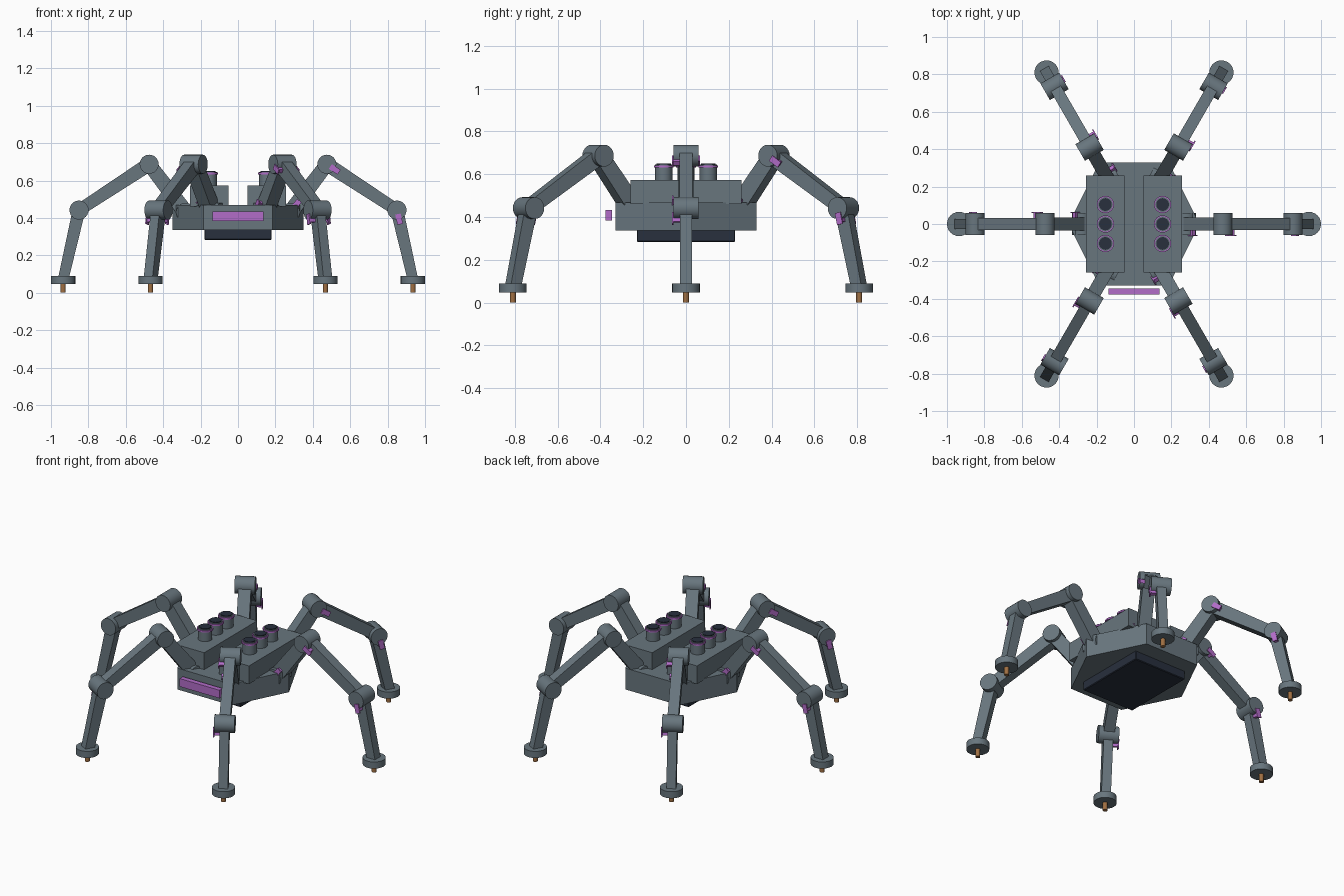
import bpy, bmesh, math
from mathutils import Matrix, Vector

if "Cube" in bpy.data.objects:
    bpy.data.objects.remove(bpy.data.objects["Cube"])


def material(name, rgb):
    m = bpy.data.materials.new(name)
    m.diffuse_color = (*rgb, 1)
    m.use_nodes = True
    m.node_tree.nodes["Principled BSDF"].inputs["Base Color"].default_value = m.diffuse_color
    return m


GREY = material("steel_grey", (0.138, 0.180, 0.208))
NAVY = material("dark_navy", (0.021, 0.029, 0.047))
PURPLE = material("violet", (0.445, 0.150, 0.578))
BRONZE = material("bronze", (0.350, 0.160, 0.055))


def finish(name, bm, mat, smooth=False):
    bmesh.ops.recalc_face_normals(bm, faces=bm.faces)
    mesh = bpy.data.meshes.new(name)
    bm.to_mesh(mesh)
    bm.free()
    mesh.materials.append(mat)
    ob = bpy.data.objects.new(name, mesh)
    bpy.context.collection.objects.link(ob)
    if smooth:
        bpy.ops.object.select_all(action='DESELECT')
        ob.select_set(True)
        bpy.context.view_layer.objects.active = ob
        bpy.ops.object.shade_smooth_by_angle(angle=math.radians(35))
    return ob


def box(name, lo, hi, mat, bevel=0.0):
    bm = bmesh.new()
    bmesh.ops.create_cube(bm, size=1)
    lo, hi = Vector(lo), Vector(hi)
    for v in bm.verts:
        v.co = (lo + hi) / 2 + v.co * (hi - lo)
    if bevel:
        bmesh.ops.bevel(bm, geom=bm.edges[:], offset=bevel, segments=1, affect='EDGES')
    return finish(name, bm, mat)


def cylinder(name, r, z0, z1, mat, matrix=Matrix(), sides=24):
    bm = bmesh.new()
    bmesh.ops.create_cone(bm, cap_ends=True, segments=sides, radius1=r, radius2=r,
                          depth=z1 - z0, matrix=matrix @ Matrix.Translation((0, 0, (z0 + z1) / 2)))
    return finish(name, bm, mat, True)


def prism(name, outline, z0, z1, mat):
    bm = bmesh.new()
    face = bm.faces.new([bm.verts.new((x, y, z0)) for x, y in outline])
    new = bmesh.ops.extrude_face_region(bm, geom=[face])["geom"]
    for v in new:
        if isinstance(v, bmesh.types.BMVert):
            v.co.z = z1
    return finish(name, bm, mat)


def link(name, a, b, thick_a, thick_b, width, turn):
    """Tapered bar between two points of the leg's radial plane."""
    a, b = Vector((a[0], 0, a[1])), Vector((b[0], 0, b[1]))
    d = (b - a).normalized()
    n = Vector((-d.z, 0, d.x))
    bm = bmesh.new()
    bmesh.ops.create_cube(bm, size=1)
    for v in bm.verts:
        p, t = (b, thick_b) if v.co.x > 0 else (a, thick_a)
        v.co = turn @ (p + n * v.co.z * t + Vector((0, v.co.y * width, 0)))
    return finish(name, bm, GREY)


def bracket(name, joint, target, turn):
    """Small plate on a stem beside a joint, lined up with the next link."""
    d = Vector((target[0] - joint[0], 0, target[1] - joint[1])).normalized()
    c = Vector((joint[0], -0.061, joint[1])) + d * 0.05
    rot = Matrix((d, (0, 1, 0), d.cross(Vector((0, 1, 0))))).transposed().to_4x4()
    bm = bmesh.new()
    for size, off in (((0.056, 0.007, 0.030), 0), ((0.034, 0.04, 0.022), 0.02)):
        bmesh.ops.create_cube(bm, size=1, matrix=turn @ Matrix.Translation(c) @ rot
                              @ Matrix.Translation((0, off, 0)) @ Matrix.Diagonal((*size, 1)))
    return finish(name, bm, PURPLE)


# Hexagonal hull, belly plate and front light bar
prism("hull", [(0.185, 0.33), (-0.185, 0.33), (-0.35, 0), (-0.185, -0.33), (0.185, -0.33), (0.35, 0)],
      0.336, 0.468, GREY)
box("belly_plate", (-0.18, -0.23, 0.283), (0.18, 0.23, 0.34), NAVY, 0.004)
box("front_light_bar", (-0.137, -0.376, 0.384), (0.137, -0.345, 0.434), PURPLE)

# Two top pods, each with three tubes
for side, s in (("left", -1), ("right", 1)):
    xs = sorted((0.05 * s, 0.257 * s))
    box(f"{side}_pod", (xs[0], -0.26, 0.46), (xs[1], 0.26, 0.573), GREY)
    for i in range(3):
        at = Matrix.Translation((0.153 * s, (i - 1) * 0.104, 0))
        cylinder(f"{side}_tube_{i}", 0.040, 0.56, 0.646, GREY, at)
        cylinder(f"{side}_tube_ring_{i}", 0.046, 0.632, 0.642, PURPLE, at)
        cylinder(f"{side}_tube_mouth_{i}", 0.034, 0.64, 0.651, NAVY, at)

# Six legs, given as points (distance out, height)
HIP, KNEE, ANKLE, FOOT = (0.28, 0.43), (0.475, 0.687), (0.85, 0.442), (0.935, 0.07)
for i in range(6):
    turn = Matrix.Rotation(math.radians(60 * i), 4, 'Z')
    for part, p, q in (("hip", HIP, KNEE), ("knee", KNEE, ANKLE), ("ankle", ANKLE, FOOT)):
        lay = turn @ Matrix.Translation((p[0], 0, p[1])) @ Matrix.Rotation(math.pi / 2, 4, 'X')
        cylinder(f"{part}_joint_{i}", 0.051, -0.058, 0.058, GREY, lay)
        bracket(f"{part}_bracket_{i}", p, q, turn)
    link(f"upper_link_{i}", HIP, KNEE, 0.085, 0.075, 0.072, turn)
    link(f"middle_link_{i}", KNEE, ANKLE, 0.076, 0.064, 0.062, turn)
    link(f"lower_link_{i}", ANKLE, FOOT, 0.068, 0.056, 0.054, turn)
    at = turn @ Matrix.Translation((FOOT[0], 0, 0))
    cylinder(f"foot_{i}", 0.065, 0.048, 0.089, GREY, at)
    cylinder(f"foot_pin_{i}", 0.014, 0.0, 0.05, BRONZE, at, 12)
